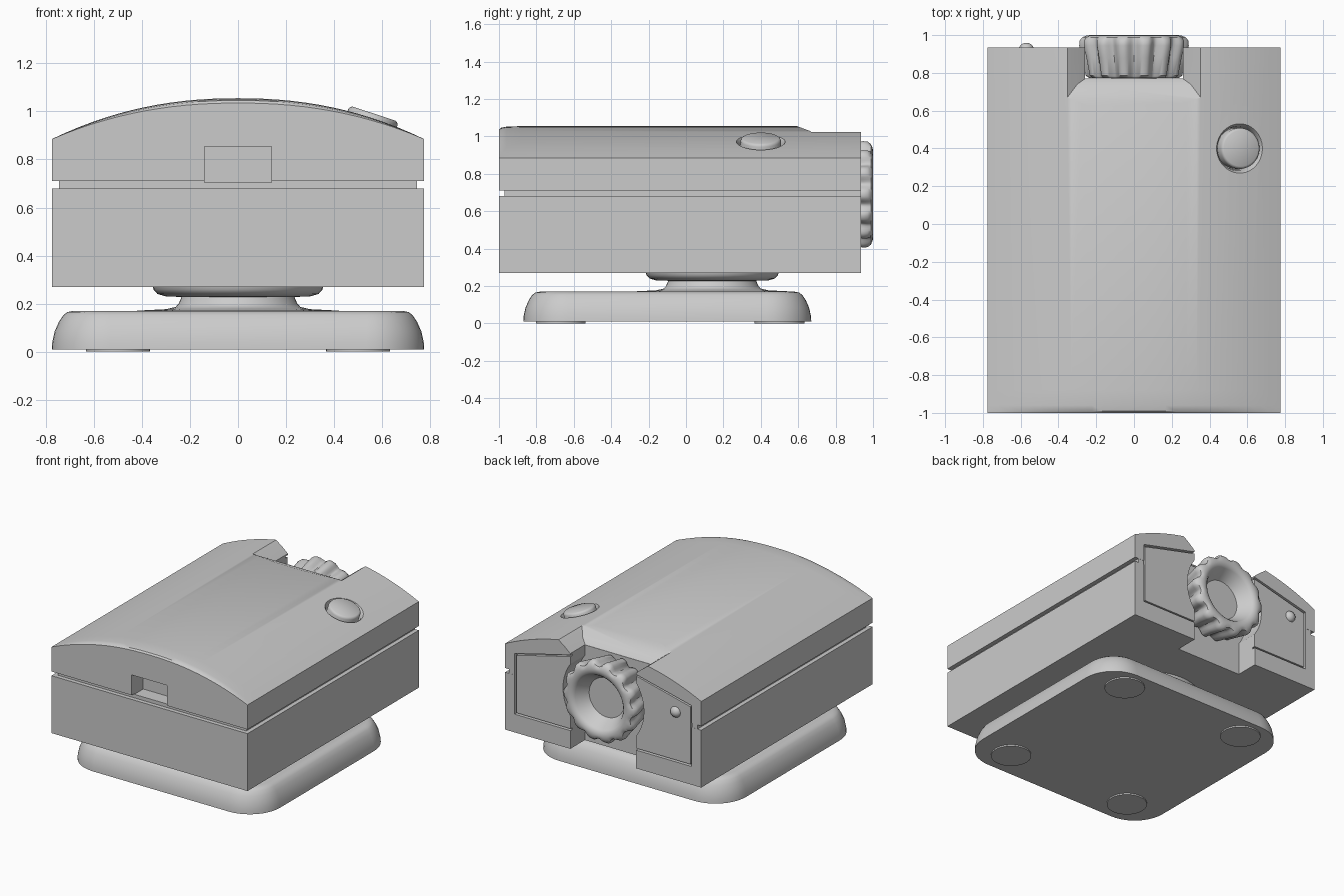
import bpy, bmesh, math
from mathutils import Vector, Matrix

if "Cube" in bpy.data.objects:
    bpy.data.objects.remove(bpy.data.objects["Cube"])


def loft(name, rings, angle=35):
    """Skin a list of closed point rings and cap both ends."""
    bm = bmesh.new()
    rows = [[bm.verts.new(p) for p in r] for r in rings]
    n = len(rows[0])
    for a, b in zip(rows, rows[1:]):
        for i in range(n):
            j = (i + 1) % n
            bm.faces.new((a[i], a[j], b[j], b[i]))
    bm.faces.new(rows[0])
    bm.faces.new(rows[-1])
    bmesh.ops.recalc_face_normals(bm, faces=bm.faces)
    me = bpy.data.meshes.new(name)
    bm.to_mesh(me)
    bm.free()
    ob = bpy.data.objects.new(name, me)
    bpy.context.collection.objects.link(ob)
    smooth(ob, angle)
    return ob


def smooth(ob, angle=35):
    bpy.ops.object.select_all(action='DESELECT')
    ob.select_set(True)
    bpy.context.view_layer.objects.active = ob
    bpy.ops.object.shade_smooth_by_angle(angle=math.radians(angle))


def rect(x0, x1, y0, y1, z):
    return [(x0, y0, z), (x1, y0, z), (x1, y1, z), (x0, y1, z)]


def box(name, x0, x1, y0, y1, z0, z1):
    return loft(name, [rect(x0, x1, y0, y1, z) for z in (z0, z1)])


def lathe(name, profile, centre, axis=(0, 0, 1), n=48, ribs=0):
    """Profile of (radius, height, rib depth) turned about an axis."""
    m = Vector((0, 0, 1)).rotation_difference(Vector(axis)).to_matrix()
    rings = []
    for r, h, *d in profile:
        ring = []
        for i in range(n):
            a = math.tau * i / n
            q = r - (d[0] * (0.5 - 0.5 * math.cos(ribs * a)) ** 1.5 if d else 0)
            ring.append(Vector(centre) + m @ Vector((q * math.cos(a), q * math.sin(a), h)))
        rings.append(ring)
    return loft(name, rings)


def cut(ob, cutters):
    for c in cutters:
        md = ob.modifiers.new("cut", 'BOOLEAN')
        md.operation, md.solver, md.object = 'DIFFERENCE', 'EXACT', c
    dg = bpy.context.evaluated_depsgraph_get()
    me = bpy.data.meshes.new_from_object(ob.evaluated_get(dg))
    ob.modifiers.clear()
    ob.data = me
    smooth(ob)


def roof(x, amp=0.17):
    return 0.885 + amp * (1 - (abs(x) / 0.775) ** 2.2)


W, BACK, KZ = 0.775, 0.935, 0.69

# Housing: lower box, recessed seam, arched lid
lower = box("lower_housing", -W, W, -1, BACK, 0.27, 0.68)
seam = box("seam_core", -0.745, 0.745, -0.97, BACK - 0.001, 0.675, 0.715)
N = 28
xs = [W - 2 * W * i / N for i in range(N + 1)]
lid = loft("arched_lid", [
    [(-W, y, 0.71), (W, y, 0.71)] + [(x, y, roof(x, amp)) for x in xs]
    for y, amp in ((-1, 0.15), (-0.99, 0.161), (-0.96, 0.167), (-0.88, 0.17), (BACK, 0.17))])

# Cutters: knob slot, round knob clearance, scooped slot rim, front notch
slot = box("slot_cutter", -0.26, 0.26, 0.77, 1.2, 0.1, 1.3)
clearance = lathe("clearance_cutter", [(0.32, 0), (0.32, 0.4)], (0, 0.771, KZ), (0, 1, 0))
rim = loft("rim_cutter", [rect(-0.259, 0.259, 0.769, 1.2, 0.95),
                          rect(-0.30, 0.30, 0.74, 1.2, 0.985),
                          rect(-0.36, 0.36, 0.66, 1.2, 1.03),
                          rect(-0.44, 0.44, 0.54, 1.2, 1.075)])
notch = box("notch_cutter", -0.14, 0.14, -1.1, -0.87, 0.705, 0.855)

# Recess for the button, tilted with the roof
bx, by = 0.56, 0.40
slope = (roof(bx - 0.05) - roof(bx + 0.05)) / 0.1
tilt = Vector((slope, 0, 1)).normalized()
bc = Vector((bx, by, roof(bx)))
well = lathe("well_cutter", [(0.112, -0.06), (0.118, -0.02), (0.15, 0.03)], bc, tilt)


def back_panel(name, s, gap, y0, y1):
    """Plate on the rear face whose top follows the roof slope."""
    pts = [(0.70 - gap, 0.40 + gap), (0.70 - gap, 0.835 - gap),
           (0.20, 0.955 - gap), (0.20, 0.40 + gap)]
    return loft(name, [[(s * x, y, z) for x, z in pts] for y in (y0, y1)])


pockets = [back_panel("pocket_cutter", s, 0, BACK - 0.025, 1.1) for s in (-1, 1)]
cut(lower, [slot, clearance] + pockets)
cut(seam, [slot, clearance, notch] + pockets)
cut(lid, [slot, clearance, rim, notch, well] + pockets)
for s, side in ((-1, "left"), (1, "right")):
    plate = back_panel(side + "_back_panel", s, 0.012, BACK - 0.03, BACK - 0.003)
    cut(plate, [slot, clearance])
for c in [slot, clearance, rim, notch, well] + pockets:
    bpy.data.objects.remove(c, do_unlink=True)

# Push button and rear indicator bump
lathe("top_button", [(0.108, -0.07), (0.108, 0.005), (0.103, 0.015), (0.095, 0.02)], bc, tilt)
lathe("indicator_bump", [(0.04, -0.01), (0.038, 0.005), (0.03, 0.017), (0.017, 0.025),
                         (0.004, 0.028)], (-0.57, BACK - 0.004, 0.755), (0, 1, 0), 24)

# Scalloped knob with dished face
lathe("ribbed_knob", [(0.235, 0.772, 0.02), (0.255, 0.785, 0.03), (0.275, 0.88, 0.035),
                      (0.29, 0.945, 0.035), (0.288, 0.97, 0.03), (0.275, 0.988, 0.018),
                      (0.25, 0.998, 0.004), (0.23, 1.0, 0), (0.205, 0.995, 0),
                      (0.19, 0.98, 0), (0.145, 0.90, 0), (0.14, 0.893, 0)],
      (0, 0, KZ), (0, 1, 0), 168, 14)
lathe("knob_shaft", [(0.12, 0.70), (0.12, 0.80)], (0, 0, KZ), (0, 1, 0))

# Swivel neck
lathe("swivel_neck", [(0.43, 0.165), (0.42, 0.171), (0.30, 0.177), (0.26, 0.186), (0.247, 0.2),
                      (0.235, 0.228), (0.30, 0.23), (0.335, 0.24), (0.352, 0.258),
                      (0.355, 0.275)], (0, 0.14, 0))


# Rounded base plate
def rounded(inset, z, r=0.24, k=10):
    ring = []
    for q, (sx, sy) in enumerate(((1, 1), (-1, 1), (-1, -1), (1, -1))):
        for i in range(k + 1):
            a = math.pi / 2 * (q + i / k)
            ring.append((sx * (0.775 - r) + (r - inset) * math.cos(a),
                         -0.10 + sy * (0.77 - r) + (r - inset) * math.sin(a), z))
    return ring


loft("base_plate", [rounded(i, z) for i, z in (
    (0, 0.01), (0.002, 0.04), (0.012, 0.085), (0.03, 0.125), (0.048, 0.152),
    (0.065, 0.165), (0.09, 0.17))])

# Round feet
for i, (x, y) in enumerate(((-0.5, -0.67), (0.5, -0.67), (-0.5, 0.5), (0.5, 0.5))):
    lathe(f"foot_{i + 1}", [(0.133, 0), (0.133, 0.02)], (x, y, 0))
